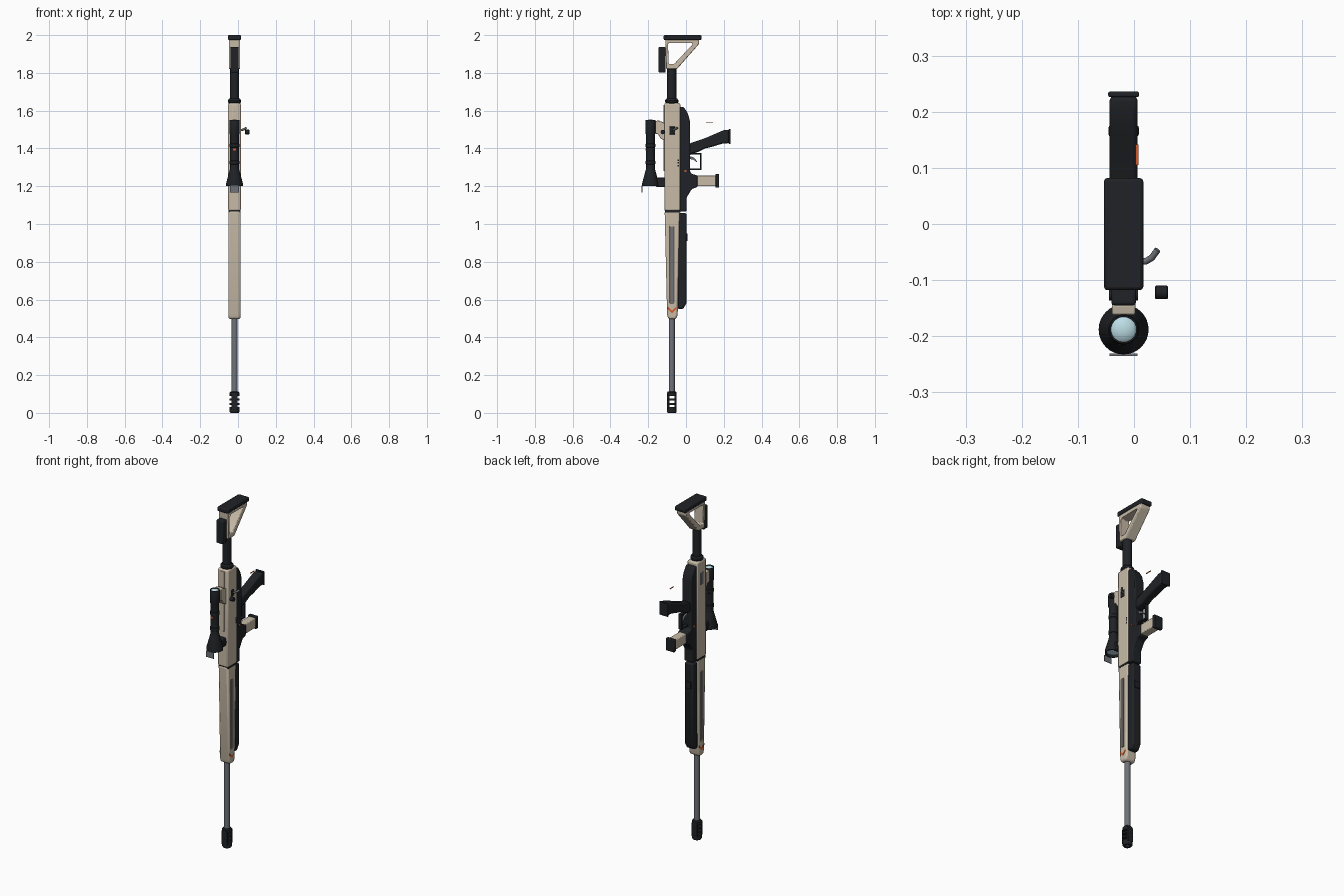
import bpy, bmesh, math
from mathutils import Vector

CX = -0.0185          # centre plane of the rifle
BY = -0.075           # bore axis
SY = -0.188           # scope axis


def material(name, rgb):
    m = bpy.data.materials.new(name)
    m.diffuse_color = (*rgb, 1)
    return m


TAN = material("tan", (0.58, 0.50, 0.39))
DARK = material("dark", (0.014, 0.016, 0.019))
STEEL = material("steel", (0.16, 0.17, 0.19))
ORANGE = material("orange", (0.7, 0.1, 0.02))
GLASS = material("glass", (0.5, 0.72, 0.78))


def finish(bm, name, mat, bevel=0):
    bmesh.ops.recalc_face_normals(bm, faces=bm.faces)
    me = bpy.data.meshes.new(name)
    bm.to_mesh(me)
    bm.free()
    ob = bpy.data.objects.new(name, me)
    bpy.context.collection.objects.link(ob)
    me.materials.append(mat)
    if bevel:
        b = ob.modifiers.new("bevel", 'BEVEL')
        b.width, b.segments, b.limit_method = bevel, 2, 'ANGLE'
    return ob


def plate(name, outer, hw, mat, bevel=0, inner=None, cx=CX):
    """Side profile of (y, z) points, extruded across x; inner makes a hole."""
    bm = bmesh.new()
    rings = []
    for pts in (outer, inner or []):
        for s in (-1, 1):
            rings.append([bm.verts.new((cx + s * hw, y, z)) for y, z in pts])
    a, b, c, d = rings

    def bridge(p, q):
        for i in range(len(p)):
            j = (i + 1) % len(p)
            bm.faces.new((p[i], p[j], q[j], q[i]))
    bridge(a, b)
    if inner:
        bridge(c, d), bridge(a, c), bridge(b, d)
    else:
        bm.faces.new(a), bm.faces.new(b)
    return finish(bm, name, mat, bevel)


def box(name, y0, y1, z0, z1, hw, mat, bevel=0, cx=CX):
    return plate(name, [(y0, z0), (y1, z0), (y1, z1), (y0, z1)], hw, mat, bevel, cx=cx)


def lathe(name, prof, mat, y, x=CX, n=32, axis='Z', z=0):
    """(radius, distance) profile revolved around a z or x axis."""
    bm = bmesh.new()
    rings = []
    for r, h in prof:
        ring = []
        for i in range(n):
            a = 2 * math.pi * i / n
            c, s = r * math.cos(a), r * math.sin(a)
            ring.append(bm.verts.new((x + c, y + s, h) if axis == 'Z' else (x + h, y + c, z + s)))
        rings.append(ring)
    for p, q in zip(rings, rings[1:]):
        for i in range(n):
            bm.faces.new((p[i], p[(i + 1) % n], q[(i + 1) % n], q[i]))
    bm.faces.new(rings[0]), bm.faces.new(rings[-1])
    return finish(bm, name, mat)


# Barrel and ported muzzle brake
lathe("barrel", [(0.016, 0.1), (0.016, 0.52)], STEEL, BY)
lathe("muzzle_tip", [(0.013, 0.016), (0.013, 0.002), (0.022, 0.0), (0.026, 0.006), (0.026, 0.03)], DARK, BY)
for i in range(2):
    z = 0.043 + i * 0.023
    lathe(f"brake_ring_{i}", [(0.026, z), (0.026, z + 0.010)], DARK, BY)
lathe("brake_collar", [(0.026, 0.089), (0.026, 0.107), (0.021, 0.113)], DARK, BY)
for s in (-1, 1):
    box(f"brake_bar_{s}", BY + s * 0.019 - 0.006, BY + s * 0.019 + 0.006, 0.02, 0.1, 0.017, DARK)

# Handguard with a recessed side channel on both sides
guard = plate("handguard", [(-0.113, 1.07), (-0.033, 1.07), (-0.044, 0.52), (-0.052, 0.497),
                            (-0.093, 0.497), (-0.1, 0.52)], 0.032, TAN, 0.009)
for s in (-1, 1):
    side = CX + s * 0.032
    cut = box(f"channel_cutter_{s}", -0.087, -0.064, 0.58, 0.99, 0.005, TAN, 0.004, cx=side)
    cut.hide_render = True
    cut.hide_viewport = True
    mod = guard.modifiers.new("channel", 'BOOLEAN')
    mod.operation, mod.object, mod.solver = 'DIFFERENCE', cut, 'EXACT'
    box(f"channel_strip_{s}", -0.082, -0.069, 0.585, 0.985, 0.002, STEEL, cx=side - s * 0.004)
    plate(f"chevron_{s}", [(-0.096, 0.562), (-0.074, 0.542), (-0.051, 0.562), (-0.051, 0.55),
                           (-0.074, 0.528), (-0.096, 0.55)], 0.001, ORANGE, cx=side)

# Lower fore-end
plate("fore_end", [(-0.045, 1.058), (0.002, 1.058), (0.002, 0.58), (-0.015, 0.55), (-0.045, 0.55)],
      0.027, DARK, 0.008)
box("fore_end_stop", -0.01, 0.008, 0.91, 0.95, 0.018, DARK, 0.003)

# Upper receiver with top strip, seam, ports
box("upper_receiver", -0.115, -0.03, 1.07, 1.64, 0.0335, TAN, 0.008)
box("receiver_seam", -0.11, -0.03, 1.062, 1.073, 0.0325, DARK)
box("top_strip", -0.119, -0.11, 1.28, 1.63, 0.011, TAN, 0.002)
lathe("stock_collar", [(0.03, 1.638), (0.035, 1.645), (0.035, 1.655), (0.028, 1.664)], DARK, BY)
box("ejection_port", -0.088, -0.058, 1.475, 1.515, 0.0015, DARK, 0.001, cx=CX + 0.0335)
box("left_port", -0.085, -0.062, 1.5, 1.57, 0.0015, STEEL, 0.001, cx=CX - 0.0335)
for i in range(3):
    box(f"side_notch_{i}", -0.045, -0.037, 1.305 + i * 0.014, 1.313 + i * 0.014, 0.001, DARK, cx=CX + 0.0335)

# Lower receiver with magazine well
plate("lower_receiver", [(-0.035, 1.62), (-0.012, 1.62), (0.01, 1.585), (0.022, 1.54), (0.022, 1.275),
                         (0.03, 1.265), (0.06, 1.258), (0.06, 1.195), (0.03, 1.185), (0.003, 1.14),
                         (0.003, 1.066), (-0.035, 1.066)], 0.03, DARK, 0.006)
for s in (-1, 1):
    lathe(f"receiver_pin_{s}", [(0.006, -0.002), (0.006, 0.004)], ORANGE, -0.003,
          x=CX + s * 0.031, n=16, axis='X', z=1.28)

# Magazine
box("magazine", 0.05, 0.16, 1.2, 1.257, 0.023, TAN, 0.004)
box("magazine_base", 0.156, 0.176, 1.192, 1.265, 0.027, DARK, 0.004)

# Trigger guard and trigger
plate("trigger_guard", [(0.015, 1.285), (0.083, 1.285), (0.083, 1.375), (0.015, 1.375)], 0.011, DARK, 0.002,
      [(0.022, 1.293), (0.075, 1.293), (0.075, 1.367), (0.022, 1.367)])
plate("trigger", [(0.018, 1.345), (0.04, 1.34), (0.06, 1.325), (0.058, 1.333), (0.042, 1.352), (0.018, 1.36)],
      0.005, STEEL)

# Pistol grip and its cap
plate("pistol_grip", [(0.015, 1.425), (0.06, 1.44), (0.11, 1.458), (0.16, 1.48), (0.2, 1.497), (0.228, 1.499),
                      (0.228, 1.428), (0.19, 1.425), (0.15, 1.412), (0.1, 1.4), (0.06, 1.38), (0.015, 1.368)],
      0.025, DARK, 0.008)
box("grip_cap", 0.226, 0.236, 1.424, 1.503, 0.0275, DARK, 0.003)
box("loose_safety_strip", 0.105, 0.142, 1.538, 1.541, 0.0025, ORANGE, cx=0.0055)

# Buffer tube, skeleton stock, cheek riser, butt pad
lathe("buffer_tube", [(0.0245, 1.65), (0.0245, 1.83)], DARK, BY - 0.001)
plate("skeleton_stock", [(-0.11, 1.98), (0.07, 1.98), (0.068, 1.952), (-0.048, 1.82), (-0.105, 1.82)],
      0.03, TAN, 0.004,
      [(-0.095, 1.957), (0.036, 1.957), (0.034, 1.95), (-0.062, 1.848), (-0.092, 1.848)])
box("cheek_riser", -0.145, -0.108, 1.802, 1.937, 0.022, DARK, 0.005)
box("butt_pad", -0.118, 0.082, 1.974, 2.0, 0.035, DARK, 0.006)

# Scope: hollow objective bell, tube, eyepiece
lathe("scope_body", [(0.036, 1.215), (0.038, 1.2), (0.044, 1.2), (0.0445, 1.215), (0.026, 1.283), (0.023, 1.295),
                     (0.023, 1.47), (0.027, 1.48), (0.027, 1.545), (0.025, 1.551), (0.0225, 1.551),
                     (0.0225, 1.545)], DARK, SY)
lathe("objective_lens", [(0.037, 1.212), (0.037, 1.216)], GLASS, SY)
lathe("eyepiece_lens", [(0.0225, 1.545), (0.018, 1.549), (0.01, 1.552), (0.003, 1.553)], GLASS, SY)
for i, z in enumerate((1.325, 1.415)):
    lathe(f"scope_ring_{i}", [(0.023, z - 0.01), (0.0255, z - 0.008), (0.0255, z + 0.008), (0.023, z + 0.01)],
          DARK, SY)
box("scope_marker", SY - 0.027, SY - 0.02, 1.39, 1.4, 0.008, ORANGE)
box("sun_shade", -0.235, -0.231, 1.168, 1.203, 0.025, STEEL)

# Scope mounts
plate("rear_mount", [(-0.162, 1.545), (-0.145, 1.548), (-0.125, 1.54), (-0.11, 1.53), (-0.11, 1.44),
                     (-0.135, 1.452), (-0.147, 1.475), (-0.162, 1.478)], 0.021, TAN, 0.003)
box("front_mount", -0.16, -0.11, 1.197, 1.245, 0.02, DARK, 0.004)
lathe("front_mount_screw", [(0.01, -0.026), (0.01, 0.026)], DARK, -0.126, n=16, axis='X', z=1.222)

# Bolt handle and separate knob
cu = bpy.data.curves.new("bolt_handle", 'CURVE')
cu.dimensions, cu.bevel_depth, cu.bevel_resolution, cu.use_fill_caps = '3D', 0.006, 2, True
sp = cu.splines.new('POLY')
path = [(0.005, -0.068, 1.495), (0.022, -0.066, 1.498), (0.032, -0.06, 1.502), (0.042, -0.046, 1.508)]
sp.points.add(len(path) - 1)
for p, co in zip(sp.points, path):
    p.co = (*co, 1)
handle = bpy.data.objects.new("bolt_handle", cu)
bpy.context.collection.objects.link(handle)
cu.materials.append(STEEL)
lathe("bolt_knob", [(0.010, 0), (0.012, 0.002), (0.012, 0.022), (0.010, 0.024)], DARK, -0.122,
      x=0.037, n=24, axis='X', z=1.487)

# Smooth the round parts, keep hard edges
for ob in bpy.context.scene.objects:
    if ob.type == 'MESH' and not ob.hide_render:
        ob.select_set(True)
        bpy.context.view_layer.objects.active = ob
bpy.ops.object.shade_smooth_by_angle(angle=math.radians(30))
